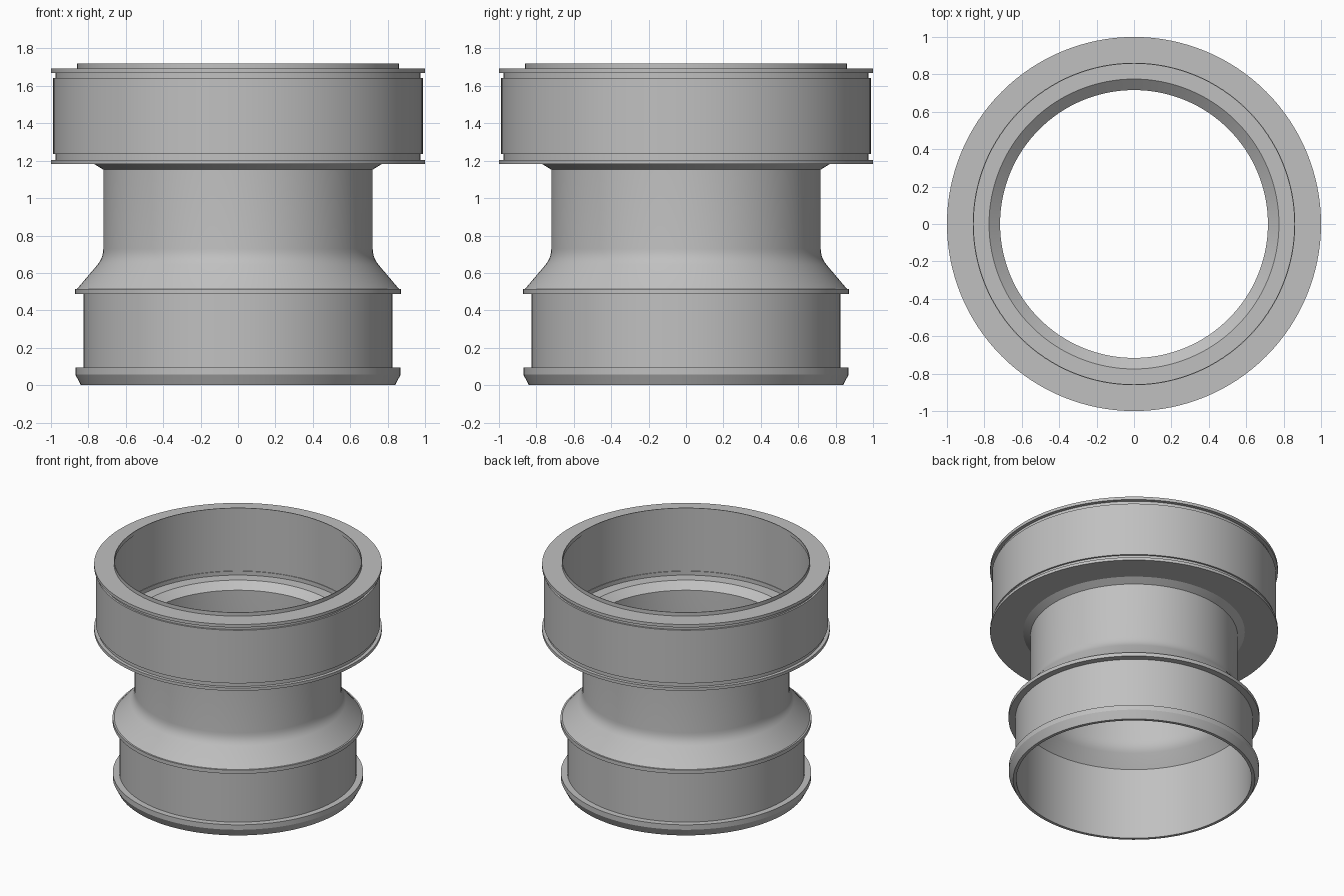
import bpy, bmesh, math

SEGMENTS = 128

grey = bpy.data.materials.new("light_grey")
grey.diffuse_color = (0.53, 0.53, 0.53, 1)


def lathe(name, *paths):
    """Spin (radius, z) paths about z: outer walls run up, inner walls run down."""
    bm = bmesh.new()
    for path in paths:
        rings = []
        for r, z in path:
            rings.append([bm.verts.new((r * math.cos(math.tau * k / SEGMENTS),
                                        r * math.sin(math.tau * k / SEGMENTS), z))
                          for k in range(SEGMENTS)])
        for a, b in zip(rings, rings[1:]):
            for k in range(SEGMENTS):
                n = (k + 1) % SEGMENTS
                bm.faces.new((a[k], a[n], b[n], b[k]))
    mesh = bpy.data.meshes.new(name)
    bm.to_mesh(mesh)
    bm.free()
    mesh.materials.append(grey)
    obj = bpy.data.objects.new(name, mesh)
    bpy.context.collection.objects.link(obj)
    bpy.ops.object.select_all(action='DESELECT')
    obj.select_set(True)
    bpy.context.view_layer.objects.active = obj
    bpy.ops.object.shade_smooth_by_angle(angle=math.radians(25))
    return obj


# Lower socket: thin wall, chamfered foot ring and upper ring
lathe("lower_socket", [
    (0.818, 0.515), (0.818, 0.0), (0.84, 0.0), (0.87, 0.057), (0.87, 0.095),
    (0.825, 0.095), (0.825, 0.487), (0.872, 0.487), (0.872, 0.515), (0.86, 0.515)])

# Neck: shoulder with a soft bend, straight tube and small top flare
outer = [(0.86, 0.515), (0.75, 0.645), (0.737, 0.664), (0.727, 0.686),
         (0.722, 0.708), (0.72, 0.73), (0.72, 1.152), (0.77, 1.183)]
inner = [(0.775, 1.205), (0.716, 1.155), (0.716, 0.73), (0.718, 0.708),
         (0.723, 0.684), (0.733, 0.66), (0.746, 0.64), (0.818, 0.55), (0.818, 0.515)]
lathe("neck", outer, inner)

# Upper drum: flanges, shallow grooves, side band, thin collar and inside seat
lathe("upper_drum", [
    (0.77, 1.183), (1.0, 1.183), (1.0, 1.205), (0.975, 1.205), (0.975, 1.235),
    (0.988, 1.235), (0.988, 1.642), (0.975, 1.642), (0.975, 1.669), (1.0, 1.669),
    (1.0, 1.692), (0.862, 1.692), (0.862, 1.72), (0.857, 1.72), (0.857, 1.692),
    (0.862, 1.692), (0.862, 1.235), (0.857, 1.235), (0.857, 1.205), (0.775, 1.205)])
